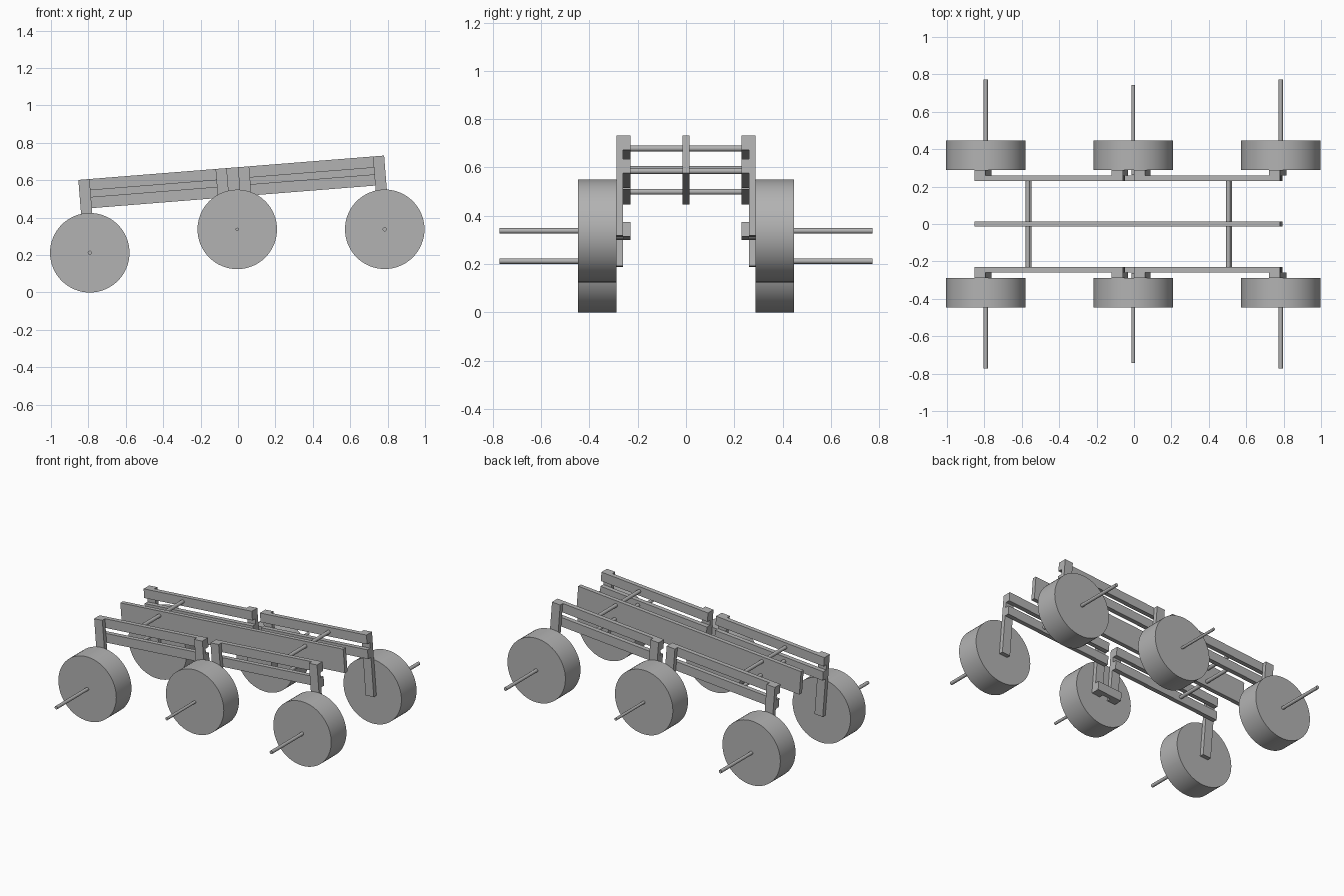
import bpy
import math
from mathutils import Matrix, Vector

cube = bpy.data.objects.get("Cube")
if cube:
    bpy.data.objects.remove(cube, do_unlink=True)

grey = bpy.data.materials.new("plain grey")
grey.use_nodes = True
colour = (0.45, 0.45, 0.45, 1)
grey.diffuse_color = colour
grey.node_tree.nodes["Principled BSDF"].inputs["Base Color"].default_value = colour

# The whole chassis leans: its +x end is raised
TILT = Matrix.Translation((-0.03, 0, 0.589)) @ Matrix.Rotation(-math.radians(4.55), 4, "Y")


def finish(name):
    ob = bpy.context.object
    ob.name = name
    ob.data.name = name
    ob.data.materials.append(grey)
    return ob


def board(name, x, y, z):
    """Box from (min, max) ranges in chassis space."""
    bpy.ops.mesh.primitive_cube_add(size=1)
    ob = finish(name)
    size = Vector([r[1] - r[0] for r in (x, y, z)])
    mid = Vector([(r[0] + r[1]) / 2 for r in (x, y, z)])
    ob.data.transform(Matrix.Translation(mid) @ Matrix.Diagonal(size).to_4x4())
    ob.matrix_world = TILT
    return ob


def cylinder_y(name, centre, radius, y, sides):
    """Cylinder along y through a point (x, z) in chassis space."""
    bpy.ops.mesh.primitive_cylinder_add(vertices=sides, radius=radius, depth=abs(y[1] - y[0]))
    ob = finish(name)
    bpy.ops.object.shade_smooth_by_angle(angle=math.radians(35))
    pos = TILT @ Vector((centre[0], 0, centre[1]))
    pos.y = (y[0] + y[1]) / 2
    ob.matrix_world = Matrix.Translation(pos) @ Matrix.Rotation(math.pi / 2, 4, "X")
    return ob


HALF, TOP, MID = 0.82, 0.078, 0.006
LEG = 0.06

# Central plank and the cross rods
board("centre_plank", (-HALF, HALF), (-0.014, 0.014), (-TOP, TOP))
for end, x in (("rear", -0.535), ("front", 0.54)):
    for level, z in (("lower", -0.047), ("upper", 0.047)):
        cylinder_y(f"{level}_{end}_cross_rod", (x, z), 0.012, (-0.245, 0.245), 24)

for side, s in (("right", -1), ("left", 1)):
    inner = sorted((s * 0.23, s * 0.26))
    outer = sorted((s * 0.26, s * 0.288))

    # Paired side rails, split at the middle
    for end, span in (("rear", (-HALF, MID - 0.03)), ("front", (MID + 0.03, HALF))):
        for level, z in (("lower", -0.048), ("upper", 0.048)):
            board(f"{side}_{level}_{end}_rail", span, inner, (z - 0.03, z + 0.03))

    # Legs: one at each end, two in the middle joined by a foot bar
    for name, x, bottom in (("rear", -HALF, -0.337), ("front", HALF - LEG, -0.337),
                            ("middle_rear", MID - 0.03 - LEG, -0.283),
                            ("middle_front", MID + 0.03, -0.283)):
        board(f"{side}_{name}_leg", (x, x + LEG), outer, (bottom, TOP))
    board(f"{side}_foot_bar", (MID - 0.09, MID + 0.09), inner, (-0.283, -0.223))

    # Wheels and their long axles
    for name, centre, thick, reach in (("rear", (-0.79, -0.315), 0.011, 0.773),
                                       ("middle", (MID, -0.253), 0.009, 0.742),
                                       ("front", (0.792, -0.315), 0.011, 0.773)):
        cylinder_y(f"{side}_{name}_wheel", centre, 0.2125, (s * 0.288, s * 0.447), 64)
        cylinder_y(f"{side}_{name}_axle", centre, thick, (s * 0.262, s * reach), 24)
